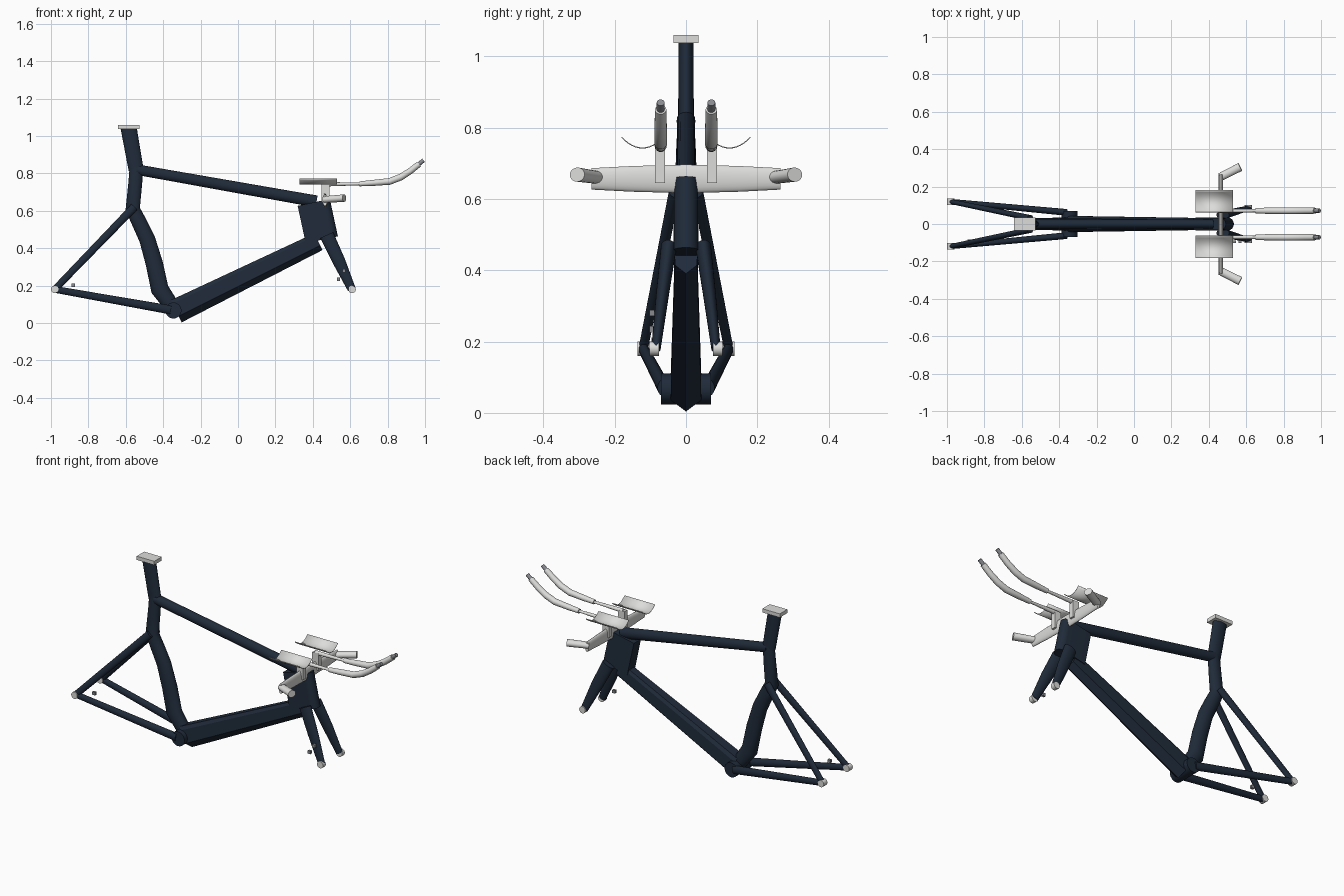
import bpy, bmesh, math
from mathutils import Vector

if "Cube" in bpy.data.objects:
    bpy.data.objects.remove(bpy.data.objects["Cube"], do_unlink=True)


def material(name, rgb):
    m = bpy.data.materials.new(name)
    m.use_nodes = True
    m.diffuse_color = (*rgb, 1)
    m.node_tree.nodes["Principled BSDF"].inputs["Base Color"].default_value = (*rgb, 1)
    return m


NAVY = material("navy paint", (0.014, 0.024, 0.042))
SILVER = material("light grey", (0.72, 0.72, 0.71))
STEEL = material("bolt grey", (0.25, 0.26, 0.28))


def finish(name, bm, mat, smooth=True):
    mesh = bpy.data.meshes.new(name)
    bmesh.ops.recalc_face_normals(bm, faces=bm.faces)
    bm.to_mesh(mesh)
    bm.free()
    mesh.materials.append(mat)
    ob = bpy.data.objects.new(name, mesh)
    bpy.context.collection.objects.link(ob)
    if smooth:
        bpy.ops.object.select_all(action='DESELECT')
        ob.select_set(True)
        bpy.context.view_layer.objects.active = ob
        bpy.ops.object.shade_smooth_by_angle(angle=math.radians(35))
    return ob


def circle(n=20):
    return [(math.cos(2 * math.pi * i / n), math.sin(2 * math.pi * i / n)) for i in range(n)]


def loft(name, stations, mat, profile=None, ref=(0, 1, 0), smooth=True):
    """Sweep a profile through stations of (centre, half width, half depth)."""
    profile = profile or circle()
    pts = [Vector(s[0]) for s in stations]
    bm = bmesh.new()
    rings = []
    for i, (_, wide, deep) in enumerate(stations):
        t = Vector()
        if i > 0:
            t += (pts[i] - pts[i - 1]).normalized()
        if i < len(pts) - 1:
            t += (pts[i + 1] - pts[i]).normalized()
        t.normalize()
        u = Vector(ref)
        u = (u - t * u.dot(t)).normalized()
        v = t.cross(u)
        rings.append([bm.verts.new(pts[i] + u * a * wide + v * b * deep) for a, b in profile])
    n = len(profile)
    for r0, r1 in zip(rings, rings[1:]):
        for k in range(n):
            bm.faces.new((r0[k], r0[(k + 1) % n], r1[(k + 1) % n], r1[k]))
    bm.faces.new(rings[0])
    bm.faces.new(rings[-1])
    return finish(name, bm, mat, smooth)


def box(name, centre, size, mat):
    bm = bmesh.new()
    bmesh.ops.create_cube(bm, size=1)
    for v in bm.verts:
        v.co = Vector([c + a * s for c, a, s in zip(centre, v.co, size)])
    return finish(name, bm, mat, False)


def cylinder(name, x, y0, y1, z, r, mat):
    return loft(name, [((x, y0, z), r, r), ((x, y1, z), r, r)], mat, ref=(1, 0, 0))


# Seat post, clamp and seat tube
loft("seat_post", [((-0.585, 0, 1.045), .021, .043), ((-0.545, 0, 0.82), .022, .04)], NAVY)
box("seat_clamp", (-0.583, 0, 1.048), (0.115, 0.07, 0.022), SILVER)
loft("seat_tube", [
    ((-0.543, 0, 0.84), .022, .036), ((-0.549, 0, 0.75), .027, .037),
    ((-0.563, 0, 0.61), .032, .039), ((-0.524, 0, 0.53), .033, .041),
    ((-0.486, 0, 0.45), .033, .043), ((-0.448, 0, 0.32), .033, .046),
    ((-0.418, 0, 0.18), .034, .048), ((-0.35, 0, 0.085), .034, .04)], NAVY)

# Top tube and keeled down tube
loft("top_tube", [((-0.54, 0, 0.82), .026, .028), ((0.42, 0, 0.65), .024, .032)], NAVY)
keel = [(-.7, -1), (.7, -1), (1, -.7), (1, .45), (0, 1), (-1, .45), (-1, -.7)]
loft("down_tube", [((0.43, 0, 0.435), .031, .05), ((-0.33, 0, 0.063), .043, .066)],
     NAVY, keel, smooth=False)

# Head tube with rounded nose
nose = [(-1, -1), (1, -1)] + [
    (math.cos(math.pi * i / 12), .6 + .4 * math.sin(math.pi * i / 12)) for i in range(13)]
loft("head_tube", [((0.405, 0, 0.645), .033, .088), ((0.448, 0, 0.445), .035, .088)], NAVY, nose)

# Bottom bracket shell
cylinder("bottom_bracket", -0.345, -0.07, 0.07, 0.067, 0.043, NAVY)

# Parts repeated on both sides
for side, s in (("left", 1), ("right", -1)):
    # Rear triangle
    loft(side + "_chainstay", [((-0.98, s * .12, 0.18), .014, .018),
                               ((-0.36, s * .062, 0.07), .018, .024)], NAVY)
    loft(side + "_seatstay", [((-0.98, s * .12, 0.18), .013, .018),
                              ((-0.555, s * .032, 0.62), .016, .022)], NAVY)
    cylinder(side + "_rear_dropout", -0.98, s * .102, s * .136, 0.18, 0.02, SILVER)

    # Fork
    loft(side + "_fork_leg", [((0.475, s * .048, 0.468), .022, .038),
                              ((0.54, s * .066, 0.33), .018, .034),
                              ((0.608, s * .084, 0.18), .013, .022)], NAVY)
    cylinder(side + "_fork_dropout", 0.61, s * .076, s * .102, 0.18, 0.02, SILVER)

    # Handlebar grips
    loft(side + "_bar_grip", [((0.46, s * .25, 0.66), .022, .018),
                              ((0.568, s * .305, 0.668), .023, .02)], SILVER)

    # Arm rest post and trough-shaped pad
    box(side + "_pad_post", (0.467, s * .073, 0.695), (0.042, 0.028, 0.1), SILVER)
    bm = bmesh.new()
    rows = []
    for i in range(13):
        a = i / 6 - 1
        y, z = s * (.122 + a * .058), .744 + .03 * a * a
        rows.append([bm.verts.new((x, y, z)) for x in (0.33, 0.53)])
    for r0, r1 in zip(rows, rows[1:]):
        bm.faces.new((r0[0], r0[1], r1[1], r1[0]))
    pad = finish(side + "_arm_pad", bm, SILVER)
    mod = pad.modifiers.new("thickness", 'SOLIDIFY')
    mod.thickness = 0.003

    # Forward extension with its upturned grip and shifter tip
    y = s * .071
    loft(side + "_extension_rod", [((0.46, y, 0.742), .012, .012),
                                   ((0.66, y, 0.744), .008, .007)], SILVER)
    loft(side + "_extension_grip", [
        ((0.65, y, 0.744), .014, .013), ((0.72, y, 0.749), .017, .016),
        ((0.81, y, 0.757), .018, .018), ((0.87, y, 0.78), .018, .018),
        ((0.92, y, 0.812), .017, .017), ((0.968, y, 0.85), .016, .016)], SILVER)
    loft(side + "_extension_tip", [((0.96, y, 0.844), .011, .011),
                                   ((0.992, y, 0.87), .011, .011)], STEEL)

# Base bar: a tall, thin wing
loft("base_bar", [((0.465, y, 0.656), .012, h) for y, h in
                  ((-.265, .03), (-.15, .036), (0, .04), (.15, .036), (.265, .03))],
     SILVER, ref=(1, 0, 0))

# Cable guide bolts
for i, (x, y, z) in enumerate(((0.567, -.095, 0.28), (0.537, -.095, 0.235), (-0.88, -.09, 0.203))):
    box("cable_bolt_%d" % (i + 1), (x, y, z), (0.018, 0.014, 0.018), STEEL)
